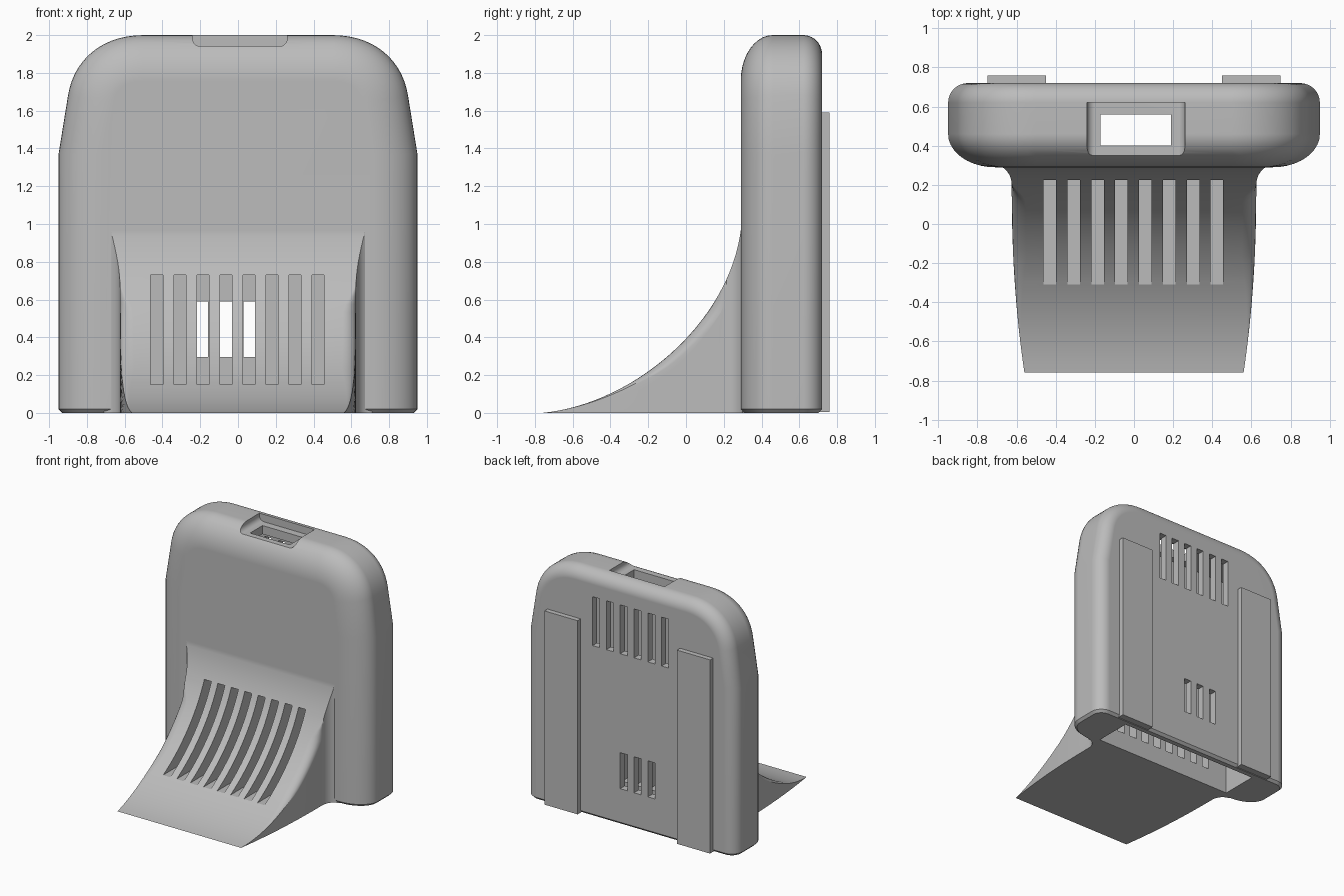
import bpy, bmesh
from math import sin, cos, pi
from mathutils import Vector

cube = bpy.data.objects.get("Cube")
if cube:
    bpy.data.objects.remove(cube)

grey = bpy.data.materials.new("light grey plastic")
grey.use_nodes = True
colour = (0.5, 0.5, 0.5, 1)
grey.diffuse_color = colour
grey.node_tree.nodes["Principled BSDF"].inputs["Base Color"].default_value = colour


def finish(bm, name):
    bmesh.ops.remove_doubles(bm, verts=bm.verts, dist=0.0005)
    bmesh.ops.recalc_face_normals(bm, faces=bm.faces)
    mesh = bpy.data.meshes.new(name)
    bm.to_mesh(mesh)
    bm.free()
    mesh.materials.append(grey)
    obj = bpy.data.objects.new(name, mesh)
    bpy.context.collection.objects.link(obj)
    return obj


def loft(rings):
    """Skin closed rings of equal length and cap both ends."""
    bm = bmesh.new()
    loops = [[bm.verts.new(p) for p in ring] for ring in rings]
    n = len(loops[0])
    for a, b in zip(loops, loops[1:]):
        for i in range(n):
            j = (i + 1) % n
            bm.faces.new((a[i], a[j], b[j], b[i]))
    bm.faces.new(loops[0])
    bm.faces.new(loops[-1])
    return bm


def add_box(bm, x0, x1, y0, y1, z0, z1):
    verts = bmesh.ops.create_cube(bm, size=1)["verts"]
    for v in verts:
        v.co = ((x0 + x1) / 2 + v.co.x * (x1 - x0),
                (y0 + y1) / 2 + v.co.y * (y1 - y0),
                (z0 + z1) / 2 + v.co.z * (z1 - z0))
    return verts


def combine(target, tool, operation):
    mod = target.modifiers.new(operation, 'BOOLEAN')
    mod.operation, mod.object, mod.solver = operation, tool, 'EXACT'
    bpy.context.view_layer.objects.active = target
    bpy.ops.object.modifier_apply(modifier=mod.name)
    bpy.data.objects.remove(tool)


def bezier(pts, steps):
    a, b, c, d = [Vector(p) for p in pts]
    return [a * (1 - t) ** 3 + b * 3 * t * (1 - t) ** 2 + c * 3 * t * t * (1 - t) + d * t ** 3
            for t in [i / steps for i in range(steps + 1)]]


# Body: arched outline, inset towards the rounded front and back edges
half = [Vector((0.95, 0)), Vector((0.95, 1.37))]
half += bezier([(0.9, 1.68), (0.87, 1.87), (0.72, 2.0), (0.5, 2.0)], 14)
outline = half + [Vector((-p.x, p.y)) for p in reversed(half)]


def inset_ring(y, inset):
    ring = []
    for i, p in enumerate(outline):
        before, after = outline[max(i - 1, 0)], outline[min(i + 1, len(outline) - 1)]
        d = (after - before).normalized()
        q = p + Vector((-d.y, d.x)) * inset
        ring.append((q.x, y, q.y))
    return ring


angles = [i * pi / 20 for i in range(11)]
rings = [inset_ring(0.46 - 0.17 * sin(a), 0.24 * (1 - cos(a))) for a in reversed(angles)]
rings += [inset_ring(0.62 + 0.1 * sin(a), 0.1 * (1 - cos(a))) for a in angles]
bm = loft(rings)
bmesh.ops.recalc_face_normals(bm, faces=bm.faces)
rim = [e for e in bm.edges if all(v.co.z < 0.001 for v in e.verts)
       and any(f.normal.z > -0.9 for f in e.link_faces)]
bmesh.ops.bevel(bm, geom=rim, offset=0.02, segments=1, affect='EDGES')
body = finish(bm, "body_shell")


# Scoop: horizontal sections following the concave front curve
def half_width(y):
    return 0.625 - 0.065 * min(1, max(0, (0.2 - y) / 0.96)) ** 2.2


def scoop_ring(f, z):
    right = [(0.71, 0.42), (0.71, 0.3)]
    for a in angles[1:]:
        right.append((0.71 - 0.085 * sin(a), max(f, 0.2 + 0.1 * cos(a))))
    # the flare ends where the front curve crosses it
    if f > 0.2:
        c = min(1, (f - 0.2) / 0.1)
        edge = 0.71 - 0.085 * (1 - c * c) ** 0.5
        right = [(max(x, edge), y) for x, y in right]
    r = max(0, min(0.07, z * 0.3, 0.2 - f))
    start = min(0.2, f + r) if f < 0.2 else f
    for k in range(1, 8):
        y = 0.2 + (start - 0.2) * k / 7 if f < 0.2 else f
        right.append((half_width(y) if f < 0.2 else right[-1][0], y))
    cx = right[-1][0] - r
    right += [(cx + r * cos(a), start - r * sin(a)) for a in angles[2::2]]
    return [(x, y, z) for x, y in right] + [(-x, y, z) for x, y in reversed(right)]


curve = bezier([(-0.76, 0), (-0.25, 0.05), (0.27, 0.52), (0.296, 1.03)], 32)
scoop = finish(loft([scoop_ring(p.x, p.y) for p in curve]), "scoop")
combine(body, scoop, 'UNION')

# Mounting rails on the back
bm = bmesh.new()
for side in (-0.6, 0.6):
    add_box(bm, side - 0.15, side + 0.15, 0.7, 0.76, 0.004, 1.59)
combine(body, finish(bm, "back_rails"), 'UNION')

# Inner cavity, open underneath
bm = bmesh.new()
add_box(bm, -0.64, 0.64, 0.35, 0.66, -0.1, 1.87)
combine(body, finish(bm, "cavity_cutter"), 'DIFFERENCE')

# Recessed top port with its opening
bm = bmesh.new()
add_box(bm, -0.24, 0.26, 0.35, 0.62, 1.94, 2.1)
low = [e for e in bm.edges if abs(e.verts[0].co.x - e.verts[1].co.x) < 0.01
       and all(v.co.z < 2 for v in e.verts)]
bmesh.ops.bevel(bm, geom=low, offset=0.04, segments=5, profile=0.5, affect='EDGES')
combine(body, finish(bm, "port_recess_cutter"), 'DIFFERENCE')
bm = bmesh.new()
add_box(bm, -0.17, 0.19, 0.4, 0.56, 1.8, 2.1)
combine(body, finish(bm, "port_hole_cutter"), 'DIFFERENCE')

# Vent slots: eight in the scoop, six high and three low in the back
bm = bmesh.new()
for i in range(8):
    x = -0.43 + 0.122 * i
    add_box(bm, x - 0.032, x + 0.032, -0.6, 0.4, 0.15, 0.73)
for i in range(6):
    x = -0.315 + 0.125 * i
    add_box(bm, x - 0.032, x + 0.032, 0.6, 0.8, 1.4, 1.8)
    if 1 <= i <= 3:
        add_box(bm, x - 0.032, x + 0.032, 0.6, 0.8, 0.295, 0.59)
combine(body, finish(bm, "vent_cutter"), 'DIFFERENCE')

# Smooth shading with crisp edges
bpy.ops.object.select_all(action='DESELECT')
body.select_set(True)
bpy.context.view_layer.objects.active = body
bpy.ops.object.shade_smooth_by_angle(angle=0.5)
body.modifiers.new("face_weighted_normals", 'WEIGHTED_NORMAL').keep_sharp = True
